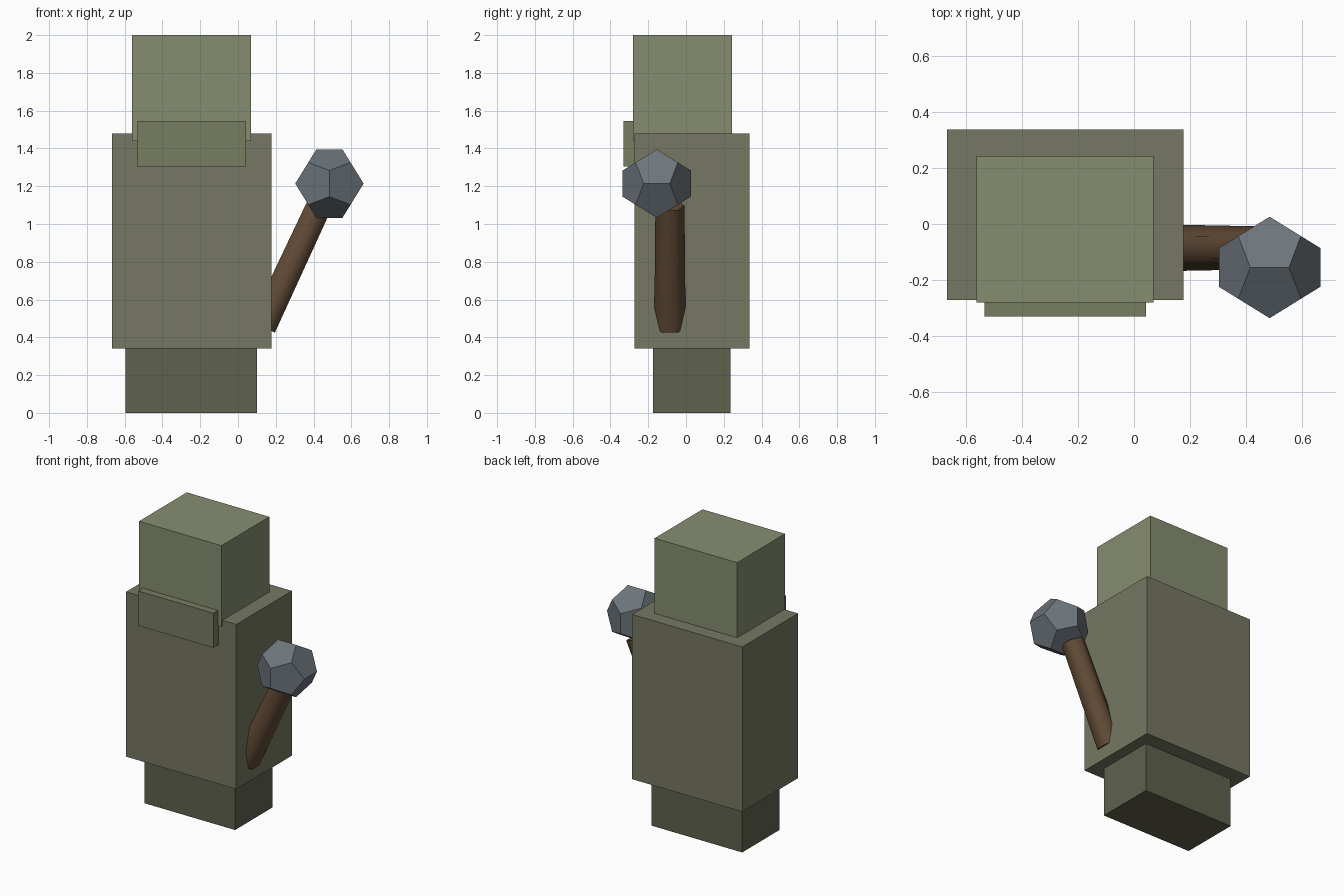
import bpy, bmesh, math
from mathutils import Vector

if "Cube" in bpy.data.objects:
    bpy.data.objects.remove(bpy.data.objects["Cube"])


def finish(obj, name, hex_colour):
    obj.name = name
    rgb = [(int(hex_colour[i:i + 2], 16) / 255) ** 2.2 for i in (0, 2, 4)]
    mat = bpy.data.materials.new(name)
    mat.diffuse_color = (*rgb, 1)
    mat.use_nodes = True
    mat.node_tree.nodes["Principled BSDF"].inputs["Base Color"].default_value = mat.diffuse_color
    obj.data.materials.append(mat)
    return obj


def block(name, x, y, z, colour):
    """Box from its (min, max) range along each axis."""
    spans = (x, y, z)
    bpy.ops.mesh.primitive_cube_add(size=1, location=[(a + b) / 2 for a, b in spans])
    obj = bpy.context.object
    obj.scale = [b - a for a, b in spans]
    bpy.ops.object.transform_apply(location=False, rotation=False, scale=True)
    return finish(obj, name, colour)


# Stacked blocks of the figure
block("legs", (-0.595, 0.10), (-0.175, 0.235), (0, 0.36), "5f614e")
block("torso", (-0.667, 0.177), (-0.272, 0.337), (0.34, 1.48), "757762")
block("head", (-0.562, 0.07), (-0.28, 0.243), (1.44, 2.0), "858c6f")
block("jaw", (-0.533, 0.043), (-0.331, -0.25), (1.305, 1.545), "777c61")

# Club handle: tapered six-sided shaft leaning out from the torso
tilt, length = math.radians(25), 0.71
base = Vector((0.13, -0.085, 0.455))
axis = Vector((math.sin(tilt), 0, math.cos(tilt)))
bpy.ops.mesh.primitive_cone_add(vertices=6, radius1=0.083, radius2=0.077, depth=length,
                                location=base + axis * length / 2, rotation=(0, tilt, 0))
handle = finish(bpy.context.object, "club_handle", "624c39")
bpy.ops.object.shade_smooth_by_angle(angle=math.radians(65))

# Club head: regular dodecahedron as a hull of cube corners and golden rectangles
phi = (1 + math.sqrt(5)) / 2
signs = (-1, 1)
pts = [Vector((a, b, c)) for a in signs for b in signs for c in signs]
for a in signs:
    for b in signs:
        p, q = a * phi, b / phi
        pts += [Vector((0, p, q)), Vector((q, 0, p)), Vector((p, q, 0))]
bm = bmesh.new()
for p in pts:
    bm.verts.new(p * 0.181 / phi)
bmesh.ops.convex_hull(bm, input=bm.verts)
bmesh.ops.dissolve_limit(bm, angle_limit=0.05, verts=bm.verts, edges=bm.edges)
bmesh.ops.recalc_face_normals(bm, faces=bm.faces)
mesh = bpy.data.meshes.new("club_head")
bm.to_mesh(mesh)
bm.free()
stone = bpy.data.objects.new("club_head", mesh)
stone.location = (0.484, -0.155, 1.214)
bpy.context.collection.objects.link(stone)
finish(stone, "club_head", "6c747b")
